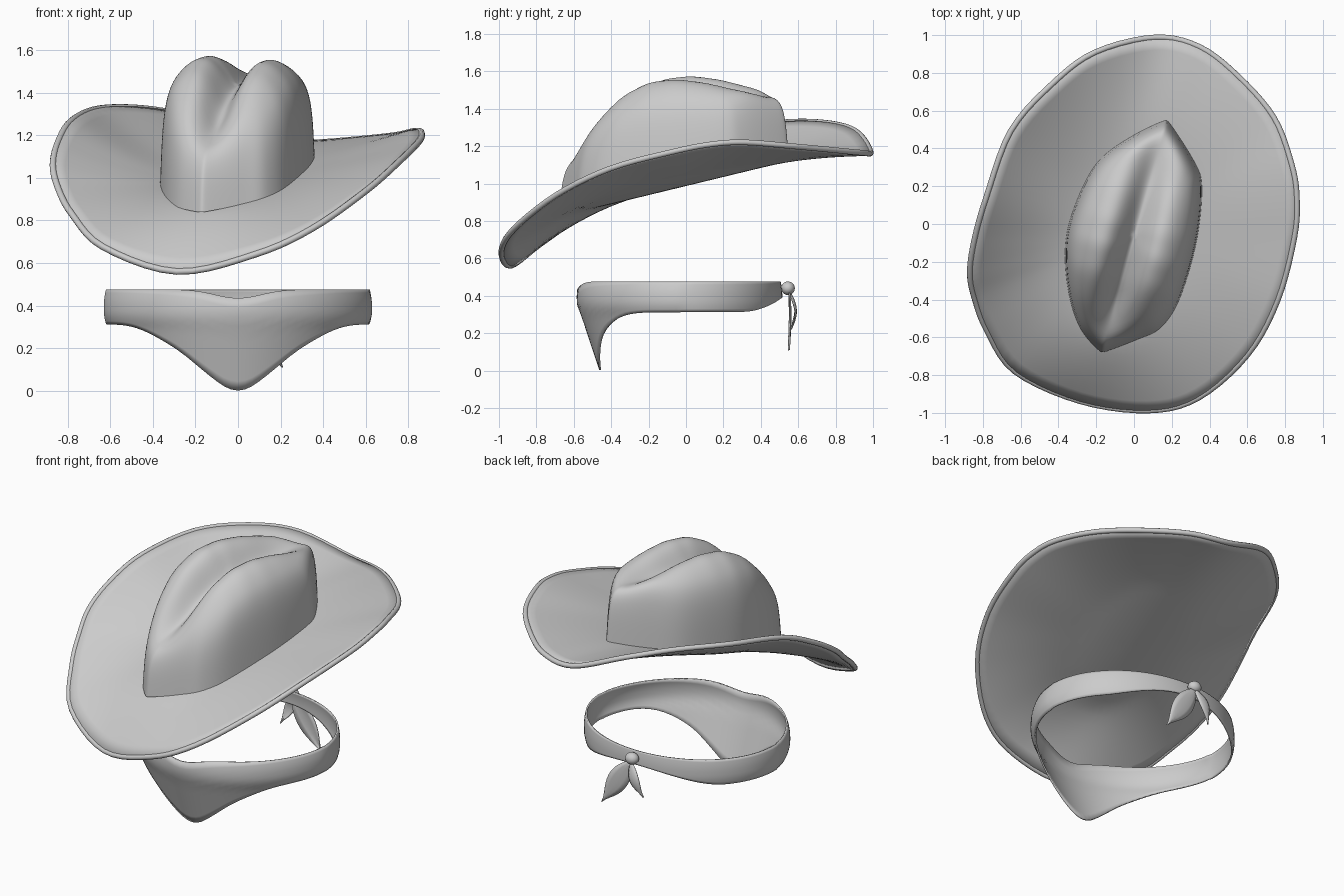
import bpy, bmesh, math
from mathutils import Vector

if "Cube" in bpy.data.objects:
    bpy.data.objects.remove(bpy.data.objects["Cube"])


def interp(table, x):
    # lookup in a short profile
    for (x0, y0), (x1, y1) in zip(table, table[1:]):
        if x <= x1:
            t = min(max((x - x0) / (x1 - x0), 0), 1)
            return y0 + (y1 - y0) * t
    return table[-1][1]


def soft(table, x, w=.03):
    # same lookup, averaged to round off the kinks
    return sum(interp(table, x + w * k / 2) for k in range(-2, 3)) / 5


def closed_spline(pts, steps, corners=()):
    # smooth loop through the points, sharp at the given corner indices
    out, n = [], len(pts)
    P = [Vector(p) for p in pts]
    T = [(P[(i + 1) % n] - P[i - 1]) * (0.1 if i in corners else 0.5) for i in range(n)]
    for i in range(n):
        k = (i + 1) % n
        for j in range(steps):
            t = j / steps
            a, b = 2 * t**3 - 3 * t**2 + 1, t**3 - 2 * t**2 + t
            out.append(P[i] * a + T[i] * b + P[k] * (1 - a) + T[k] * (t**3 - t**2))
    return out


def loft(name, rings, closed=True, cap=None, thick=0, subsurf=0):
    bm = bmesh.new()
    vs = [[bm.verts.new(p) for p in r] for r in rings]
    n = len(rings[0])
    for r0, r1 in zip(vs, vs[1:]):
        for i in range(n if closed else n - 1):
            j = (i + 1) % n
            bm.faces.new((r0[i], r0[j], r1[j], r1[i]))
    if cap is not None:
        c = bm.verts.new(cap)
        for i in range(n):
            bm.faces.new((vs[-1][i], vs[-1][(i + 1) % n], c))
    bmesh.ops.recalc_face_normals(bm, faces=bm.faces)
    for f in bm.faces:
        f.smooth = True
    me = bpy.data.meshes.new(name)
    bm.to_mesh(me)
    bm.free()
    ob = bpy.data.objects.new(name, me)
    bpy.context.collection.objects.link(ob)
    if thick:
        m = ob.modifiers.new("thickness", 'SOLIDIFY')
        m.thickness, m.offset = thick, 0
    if subsurf:
        m = ob.modifiers.new("smooth", 'SUBSURF')
        m.levels = m.render_levels = subsurf
    return ob


# hat frame: turned and tilted
C = Vector((0, -0.06))
YAW = math.radians(15.6)


def local(x, y):
    dx, dy = x - C.x, y - C.y
    return (dx * math.cos(YAW) - dy * math.sin(YAW),
            dx * math.sin(YAW) + dy * math.cos(YAW))


def base(x, y):
    return 0.99 + 0.08 * x + 0.22 * (y + 0.06) + 0.3 * local(x, y)[0]**2


# brim: rim loop lofted inwards to the middle
RIM = [(.11, 1, 1.17), (.35, .95, 1.165), (.56, .79, 1.18), (.75, .57, 1.2), (.845, .32, 1.22),
       (.873, .14, 1.21), (.86, -.07, 1.17), (.77, -.41, 1.08), (.61, -.70, .94), (.35, -.93, .76),
       (.08, -1, .64), (-.29, -.95, .56), (-.64, -.79, .675), (-.79, -.57, .83),
       (-.855, -.4, .95), (-.88, -.26, 1.06), (-.855, -.08, 1.17), (-.79, .15, 1.27),
       (-.66, .5, 1.325), (-.44, .75, 1.325), (-.21, .92, 1.28)]
rim = [Vector((p.x * .987, p.y * .987, p.z)) for p in closed_spline(RIM, 5)]


def brim_point(p, s):
    x, y = C.x + (p.x - C.x) * s, C.y + (p.y - C.y) * s
    u, v = local(p.x, p.y)
    s0 = 0.85 / math.hypot(u / .32, v / .62)
    f = max(0, (s - s0) / (1 - s0))**1.5
    return (x, y, base(x, y) + (p.z - base(p.x, p.y)) * f)


loft("hat_brim", [[brim_point(p, s / 16) for p in rim] for s in range(16, 0, -1)],
     cap=(C.x, C.y, base(*C)), thick=0.024)

# rolled brim edge
cu = bpy.data.curves.new("brim_edge", 'CURVE')
cu.dimensions = '3D'
cu.bevel_depth, cu.bevel_resolution = 0.0155, 3
sp = cu.splines.new('POLY')
sp.points.add(len(rim) - 1)
for q, p in zip(sp.points, rim):
    q.co = (*p, 1)
sp.use_cyclic_u = sp.use_smooth = True
bpy.context.collection.objects.link(bpy.data.objects.new("brim_edge", cu))

# crown: pinched outline, steep wall, two lobes with a centre crease
OUT = [(-.17, -.68), (.02, -.61), (.14, -.55), (.24, -.4), (.33, -.1), (.36, .19), (.32, .33),
       (.175, .55), (-.02, .46), (-.2, .32), (-.32, .08), (-.365, -.13), (-.345, -.37), (-.28, -.56)]
TOP = [(-.63, 1.12), (-.5, 1.22), (-.38, 1.36), (-.25, 1.485), (-.1, 1.56), (.05, 1.575),
       (.2, 1.555), (.35, 1.52), (.48, 1.51), (.6, 1.51)]
CREASE = [(-.63, 0), (-.5, .05), (-.35, .15), (-.15, .16), (.1, .12), (.3, .08), (.45, .05), (.6, .02)]
WALL = [(1, -.005), (.99, .25), (.978, .5), (.958, .7), (.93, .84), (.88, .94), (.8, .985),
        (.66, 1), (.54, 1), (.42, 1), (.3, 1), (.18, 1), (.08, 1)]


def crown_point(o, r, h):
    x, y = C.x + (o.x - C.x) * r, C.y + (o.y - C.y) * r
    u, v = local(x, y)
    b = base(x, y)
    top = soft(TOP, v) - 0.06 * u - soft(CREASE, v) * math.exp(-(u / .075)**2)
    top -= 3.6 * max(0, abs(u) - .12)**2
    return (x, y, b + (top - b) * h)


outline = closed_spline(OUT, 6, corners=(0, 7))
loft("hat_crown", [[crown_point(o, r, h) for o in outline] for r, h in WALL],
     cap=crown_point(C, 0, 1), subsurf=1)

# neckerchief: band around the neck with a triangular front drop
HEM = [(0, 0), (.05, .007), (.1, .03), (.2, .1), (.3, .185), (.4, .25), (.47, .29), (.54, .312), (.7, .315)]


def scarf_column(a):
    sx, cy = math.sin(a), math.cos(a)
    front = cy > 0
    x = .625 * sx
    y = -.03 - (.55 * cy**1.2 if front else -.54 * abs(cy)**.95)
    if front:
        lo, hi = soft(HEM, abs(x), .04), .475 - .04 * math.exp(-(x / .15)**2)
    else:
        k = max(0, -cy - .6) / .4
        lo, hi = .315 + .075 * k**2, .475
    lo = max(lo, .003)
    col = []
    for i in range(11):
        z = lo + (hi - lo) * i / 10
        # bulges outwards at mid height, tapers in below
        inward = .36 * max(0, .37 - z) * min(1, (.4 - z) / .1) + 2.5 * max(0, z - .395)**2
        f = 1 - inward / .6 * (1 if front else .6)
        col.append((x * f, -.03 + (y + .03) * f, z))
    return col


cols = [scarf_column(2 * math.pi * i / 96) for i in range(96)]
loft("neckerchief", list(map(list, zip(*cols))), thick=0.01)

# knot
bpy.ops.mesh.primitive_uv_sphere_add(segments=24, ring_count=12, radius=1, location=(0, .545, .44))
knot = bpy.context.object
knot.name = "knot"
knot.scale = (.042, .037, .036)
bpy.ops.object.shade_smooth()


# hanging leaf-shaped tails
def tail(name, tip, width, bulge):
    start, end = Vector((0, .55, .42)), Vector(tip)
    d = end - start
    side = Vector((d.z, 0, -d.x)).normalized()
    rows = []
    for i in range(13):
        t = i / 12
        w = width * (.12 + .88 * math.sin(math.pi * t**.85)) * (1 - t**6)
        p = start + d * t + Vector((0, bulge * math.sin(math.pi * t), 0))
        rows.append([p + side * w * k + Vector((0, .008 * (1 - k * k), 0)) for k in (-1, -.5, 0, .5, 1)])
    loft(name, rows, closed=False, thick=0.005)


tail("long_tail", (.21, .545, .11), .065, .005)
tail("short_tail", (-.09, .555, .22), .035, .03)
